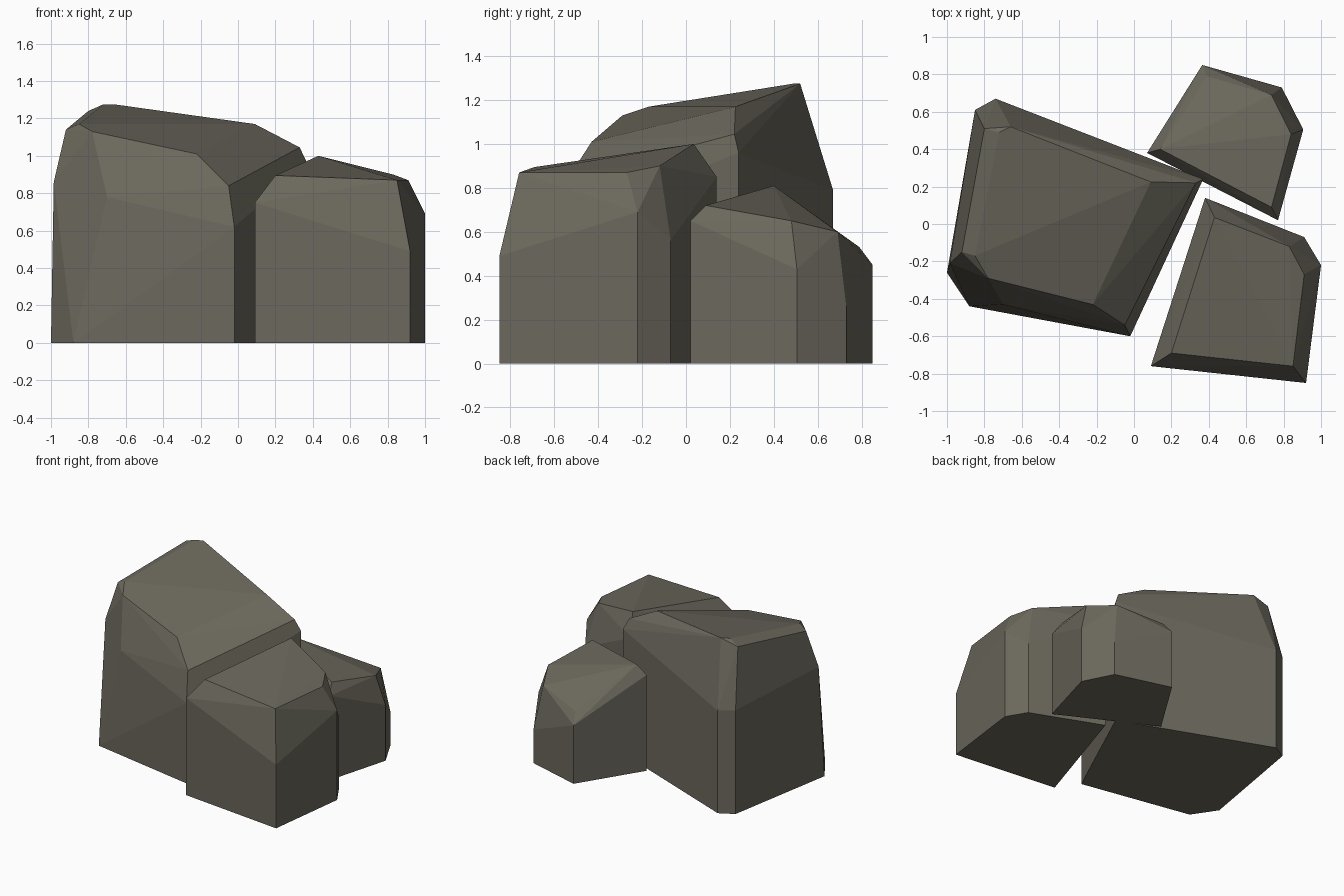
import bpy, bmesh, math

stone = bpy.data.materials.new("grey brown stone")
stone.diffuse_color = (0.147, 0.138, 0.107, 1)


def rock(name, footprint, upper):
    """Faceted boulder: hull of upright edges (x, y, height) and upper corners."""
    bm = bmesh.new()
    for x, y, h in footprint:
        bm.verts.new((x, y, 0))
        if h:
            bm.verts.new((x, y, h))
    for p in upper:
        bm.verts.new(p)
    res = bmesh.ops.convex_hull(bm, input=bm.verts[:])
    loose = [v for v in bm.verts if not v.link_faces]
    bmesh.ops.delete(bm, geom=loose, context='VERTS')
    # merge nearly coplanar triangles into clean facets
    bmesh.ops.dissolve_limit(bm, angle_limit=math.radians(3),
                             verts=bm.verts[:], edges=bm.edges[:])
    bmesh.ops.recalc_face_normals(bm, faces=bm.faces[:])
    me = bpy.data.meshes.new(name)
    bm.to_mesh(me)
    bm.free()
    me.materials.append(stone)
    bpy.context.collection.objects.link(bpy.data.objects.new(name, me))


# Tall boulder on the left; its front left corners lean inward (height 0 = no upright edge)
rock("large_rock",
     [(-1.0, -0.26, 0), (-0.88, -0.44, 0), (-0.02, -0.60, 0.62),
      (0.37, 0.24, 0.96), (-0.74, 0.67, 0.79), (-0.85, 0.61, 0.80)],
     [(-0.985, -0.21, 0.86), (-0.70, -0.43, 0.78),             # shoulder
      (-0.92, -0.15, 1.14), (-0.80, 0.51, 1.24),               # left bevel
      (-0.05, -0.54, 0.84), (0.33, 0.22, 1.045),               # right bevel
      (-0.85, -0.17, 1.17), (-0.78, -0.29, 1.13), (-0.22, -0.43, 1.01),
      (0.09, 0.225, 1.17), (-0.66, 0.52, 1.275), (-0.72, 0.49, 1.275)])

# Medium boulder at the front right
rock("front_rock",
     [(0.09, -0.76, 0.75), (0.92, -0.85, 0.49), (1.0, -0.22, 0.69),
      (0.91, -0.07, 0.56), (0.38, 0.14, 0.85)],
     [(0.20, -0.69, 0.895), (0.85, -0.76, 0.87), (0.91, -0.27, 0.87),
      (0.83, -0.12, 0.90), (0.43, 0.035, 1.0)])

# Small boulder at the back right
rock("back_rock",
     [(0.07, 0.38, 0.74), (0.365, 0.85, 0.45), (0.79, 0.73, 0.26),
      (0.905, 0.505, 0.43), (0.77, 0.02, 0.65)],
     [(0.14, 0.40, 0.81), (0.39, 0.79, 0.53), (0.735, 0.69, 0.60),
      (0.84, 0.48, 0.65), (0.735, 0.09, 0.72)])
